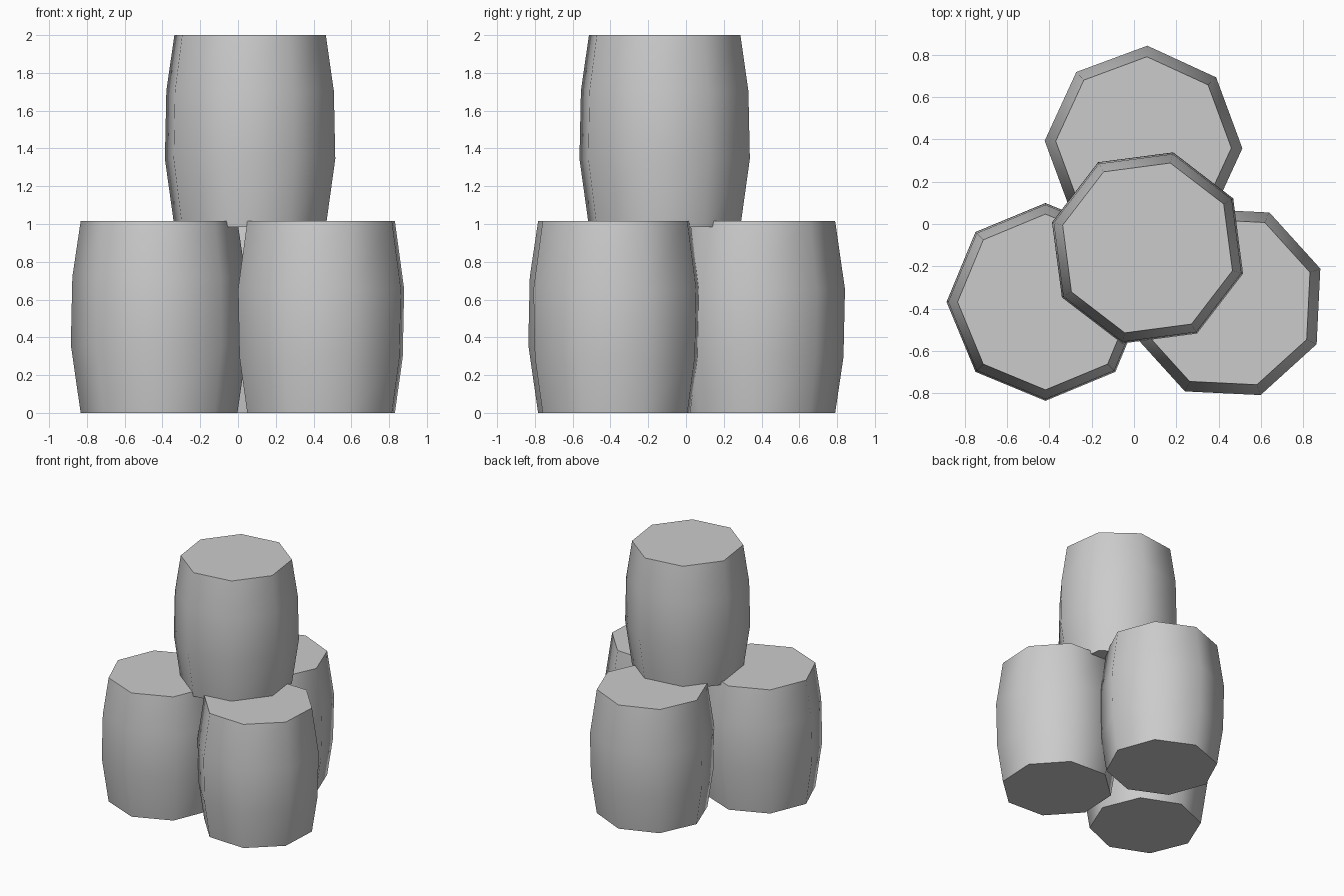
import bpy, bmesh, math

if "Cube" in bpy.data.objects:
    bpy.data.objects.remove(bpy.data.objects["Cube"])

HEIGHT = 1.015
SIDES = 8
# (height, radius) rings of the stave profile, bottom to top
PROFILE = [(0, 0.415), (0.36, 0.467), (0.72, 0.459), (HEIGHT, 0.415)]


def barrel(name, x, y, z, turn, flipped=False):
    profile = PROFILE
    if flipped:
        profile = [(HEIGHT - h, r) for h, r in reversed(PROFILE)]
    bm = bmesh.new()
    rings = []
    for h, r in profile:
        ring = []
        for i in range(SIDES):
            a = math.radians(turn) + math.tau * i / SIDES
            ring.append(bm.verts.new((r * math.cos(a), r * math.sin(a), h)))
        rings.append(ring)
    # staves
    for low, high in zip(rings, rings[1:]):
        for i in range(SIDES):
            j = (i + 1) % SIDES
            bm.faces.new((low[i], low[j], high[j], high[i]))
    # flat lid and base
    bm.faces.new(rings[-1])
    bm.faces.new(rings[0][::-1])
    mesh = bpy.data.meshes.new(name)
    bm.to_mesh(mesh)
    bm.free()
    obj = bpy.data.objects.new(name, mesh)
    obj.location = (x, y, z)
    bpy.context.collection.objects.link(obj)
    # rounded sides, crisp rims
    bpy.ops.object.select_all(action='DESELECT')
    obj.select_set(True)
    bpy.context.view_layer.objects.active = obj
    bpy.ops.object.shade_smooth_by_angle(angle=math.radians(60))
    return obj


# three barrels on the floor, one stacked on top
barrel("left_barrel", -0.418, -0.368, 0, 0)
barrel("right_barrel", 0.44, -0.368, 0, 19.7, flipped=True)
barrel("back_barrel", 0.045, 0.375, 0, -2.2, flipped=True)
barrel("top_barrel", 0.064, -0.113, 2 - HEIGHT, -15)
